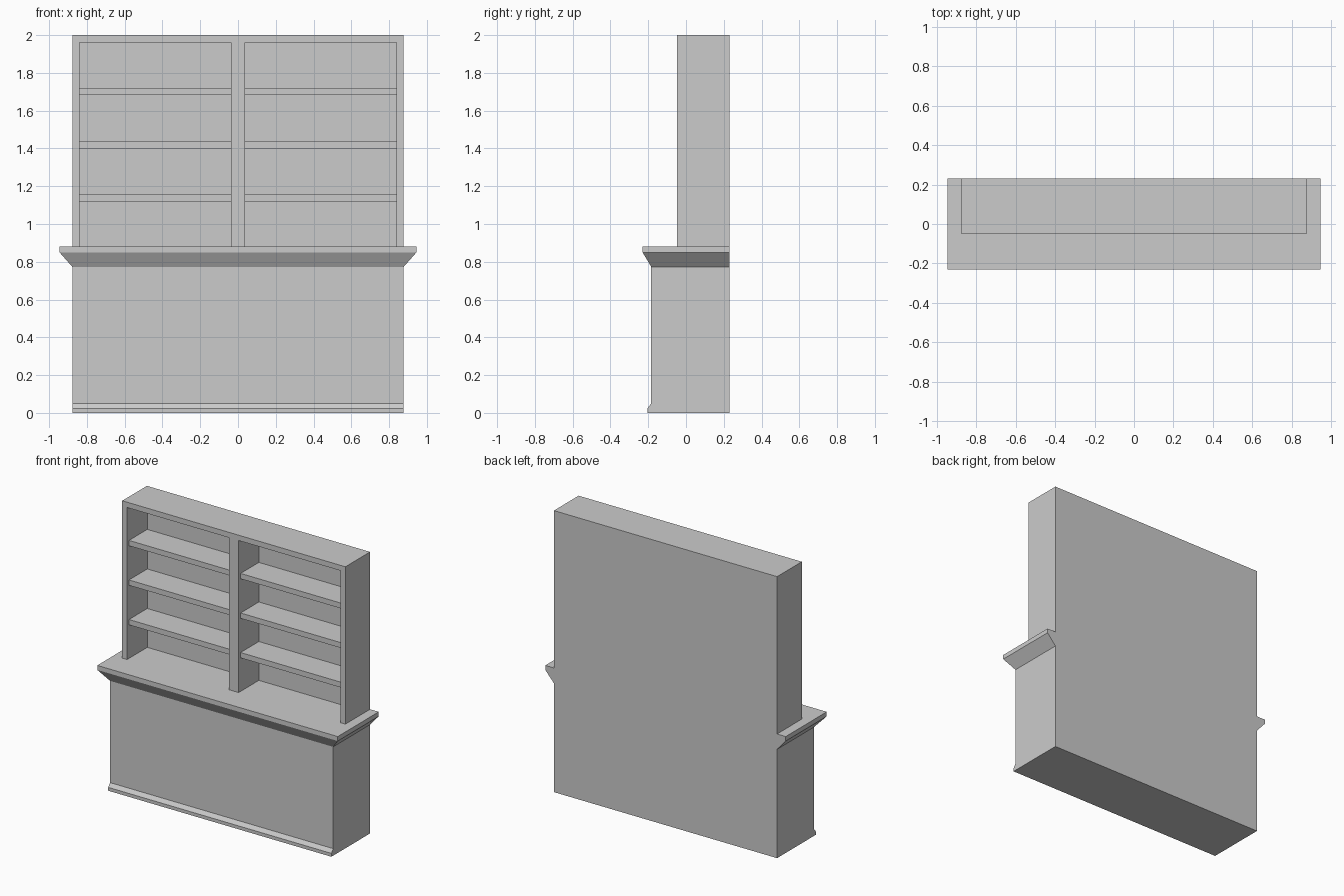
import bpy

if "Cube" in bpy.data.objects:
    bpy.data.objects.remove(bpy.data.objects["Cube"])

BACK = 0.23      # shared flush back plane
W = 0.877        # half width of the cabinet
FRONT = -0.047   # front of the upper unit
PANEL = 0.18     # inner face of the back panel
TOP = 0.882      # worktop height
T = 0.038        # board thickness


def loft(name, rings):
    """Stack rectangles (half_width or x-range, front y, z) that end at the back plane."""
    verts, faces = [], []
    for (x0, x1), front, back, z in rings:
        verts += [(x0, front, z), (x1, front, z), (x1, back, z), (x0, back, z)]
    for r in range(len(rings) - 1):
        a = 4 * r
        for i in range(4):
            j = (i + 1) % 4
            faces.append((a + i, a + j, a + 4 + j, a + 4 + i))
    n = len(verts)
    faces += [(3, 2, 1, 0), (n - 4, n - 3, n - 2, n - 1)]
    mesh = bpy.data.meshes.new(name)
    mesh.from_pydata(verts, [], faces)
    obj = bpy.data.objects.new(name, mesh)
    bpy.context.collection.objects.link(obj)
    return obj


def box(name, x, y, z):
    return loft(name, [(x, *y, z[0]), (x, *y, z[1])])


full = (-W, W)

# Lower cabinet with a bevelled skirting along its front foot
loft("base_cabinet", [(full, -0.204, BACK, 0), (full, -0.204, BACK, 0.024),
                      (full, -0.184, BACK, 0.05), (full, -0.184, BACK, 0.773)])

# Worktop with flared moulding beneath
edge = (-0.945, 0.945)
loft("worktop", [(full, -0.184, BACK, 0.773), (edge, -0.23, BACK, 0.85),
                 (edge, -0.23, BACK, TOP)])

# Upper frame
box("top_board", full, (FRONT, BACK), (2 - T, 2))
box("back_panel", (-W + T, W - T), (PANEL, BACK), (TOP, 2 - T))
box("centre_divider", (-T, T), (FRONT, PANEL), (TOP, 2 - T))

# Side boards and shelves, left and right
for side, s in (("left", -1), ("right", 1)):
    box(f"{side}_side_board", sorted((s * W, s * (W - T))), (FRONT, BACK), (TOP, 2 - T))
    for i in range(3):
        z = 1.12 + 0.281 * i
        box(f"{side}_shelf_{i + 1}", sorted((s * T, s * (W - T))),
            (FRONT + 0.022, PANEL), (z, z + T))
